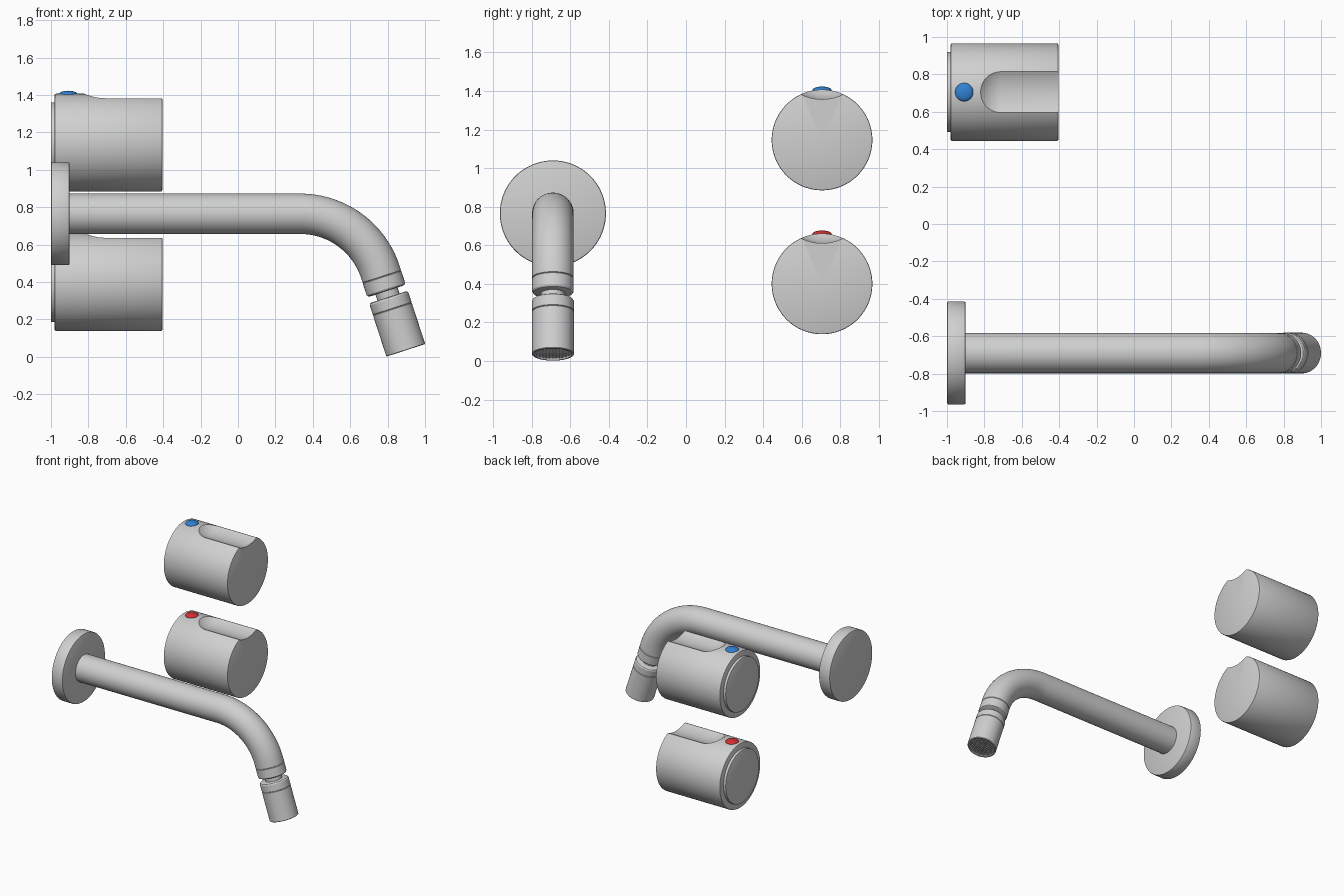
import bpy, bmesh, math
from mathutils import Vector, Matrix

if "Cube" in bpy.data.objects:
    bpy.data.objects.remove(bpy.data.objects["Cube"])


def material(name, rgb):
    m = bpy.data.materials.new(name)
    m.diffuse_color = (*rgb, 1)
    m.use_nodes = True
    m.node_tree.nodes["Principled BSDF"].inputs["Base Color"].default_value = m.diffuse_color
    return m


METAL = material("brushed_grey", (0.62, 0.63, 0.62))
BLUE = material("cold_blue", (0.03, 0.22, 0.65))
RED = material("hot_red", (0.65, 0.03, 0.03))


def finish(bm, name, mat, angle=30):
    bmesh.ops.recalc_face_normals(bm, faces=bm.faces[:])
    me = bpy.data.meshes.new(name)
    bm.to_mesh(me)
    bm.free()
    ob = bpy.data.objects.new(name, me)
    bpy.context.collection.objects.link(ob)
    me.materials.append(mat)
    smooth(ob, angle)
    return ob


def smooth(ob, angle=30):
    bpy.ops.object.select_all(action='DESELECT')
    ob.select_set(True)
    bpy.context.view_layer.objects.active = ob
    bpy.ops.object.shade_smooth_by_angle(angle=math.radians(angle))


def skin(bm, rings):
    """Join rings of vertices; a ring of one vertex is a pole."""
    for a, b in zip(rings, rings[1:]):
        n = max(len(a), len(b))
        for i in range(n):
            j = (i + 1) % n
            if len(a) == 1:
                bm.faces.new((a[0], b[i], b[j]))
            elif len(b) == 1:
                bm.faces.new((a[i], a[j], b[0]))
            else:
                bm.faces.new((a[i], a[j], b[j], b[i]))


def lathe(name, profile, origin, axis, mat=METAL, segs=96):
    """Turn (distance along axis, radius) points around an axis."""
    frame = Matrix.Translation(origin) @ Vector(axis).to_track_quat('Z', 'Y').to_matrix().to_4x4()
    bm = bmesh.new()
    rings = []
    for s, r in profile:
        n = 1 if r == 0 else segs
        rings.append([bm.verts.new(frame @ Vector((r * math.cos(2 * math.pi * i / segs),
                                                   r * math.sin(2 * math.pi * i / segs), s)))
                      for i in range(n)])
    skin(bm, rings)
    # wide flat ends become single faces
    bmesh.ops.dissolve_limit(bm, angle_limit=0.0005, verts=bm.verts[:], edges=bm.edges[:])
    return finish(bm, name, mat)


def disc(a, b, r, c):
    """Profile of a disc with small chamfered rims."""
    return [(a, 0), (a, r - c), (a + c * .3, r - c * .3), (a + c, r),
            (b - c, r), (b - c * .3, r - c * .3), (b, r - c), (b, 0)]


# --- spout: wall flange, bent pipe, collar, swivel neck, aerator ---
Y, ZP, R, BEND, X0, TILT = -0.69, 0.765, 0.108, 0.45, 0.333, math.radians(72)
lathe("wall_flange", disc(0, 0.1, 0.275, 0.008), (-1, Y, ZP), (1, 0, 0))

bm = bmesh.new()
rings = []
path = [(-0.95, ZP, 0)] + [(X0 + BEND * math.sin(TILT * k / 32),
                            ZP - BEND * (1 - math.cos(TILT * k / 32)), TILT * k / 32)
                           for k in range(33)]
for x, z, a in path:
    up = Vector((math.sin(a), 0, math.cos(a)))
    rings.append([bm.verts.new(Vector((x, Y, z)) + up * R * math.cos(t) + Vector((0, R * math.sin(t), 0)))
                  for t in (2 * math.pi * i / 64 for i in range(64))])
skin(bm, rings)
finish(bm, "spout_pipe", METAL)

end = Vector((path[-1][0], Y, path[-1][1]))
down = Vector((math.cos(TILT), 0, -math.sin(TILT)))
L = (end.z - 0.035) / -down.z          # bend end to aerator mouth
ring_at, tip, top, seam = L - 0.413, L - 0.333, L - 0.300, L - 0.233
lathe("spout_collar", [(0, R), (ring_at - .003, R), (ring_at, R - .004), (ring_at + .003, R),
                       (tip - .012, R), (tip - .004, R - .005), (tip, R - .014), (tip, 0)],
      end, down, segs=64)
lathe("swivel_neck", [(tip - .01, 0), (tip - .01, .062), (top + .01, .062), (top + .01, 0)],
      end, down, segs=64)
A = 0.109
lathe("aerator", [(top, 0), (top, A - .014), (top + .004, A - .005), (top + .012, A),
                  (seam - .003, A), (seam, A - .004), (seam + .003, A),
                  (L - .003, A), (L, A - .003), (L, A - .012), (L - .03, A - .012), (L - .03, 0)],
      end, down, segs=64)

# crossed wires of the aerator sieve
bm = bmesh.new()
frame = Matrix.Translation(end + down * (L - .012)) @ down.to_track_quat('Z', 'Y').to_matrix().to_4x4()
for turn in (0, math.pi / 2):
    for k in range(-5, 6):
        off = k * 0.017
        half = math.sqrt((A - .011) ** 2 - off ** 2)
        bmesh.ops.create_cube(bm, size=1, matrix=frame @ Matrix.Rotation(turn, 4, 'Z')
                              @ Matrix.Translation((0, off, 0))
                              @ Matrix.Diagonal((2 * half, .006, .008, 1)))
finish(bm, "aerator_sieve", METAL)

# --- two handles with thumb groove and colour button ---
HY, HR = 0.705, 0.261
for label, z, colour in (("cold", 1.146, BLUE), ("hot", 0.400, RED)):
    lathe(label + "_back_plate", disc(0, 0.04, 0.214, 0.003), (-1, HY, z), (1, 0, 0))
    handle = lathe(label + "_handle", disc(-0.98, -0.405, HR, 0.006), (0, HY, z), (1, 0, 0))
    # groove cutter: round bar with a domed end
    g = 0.246
    dome = [(-0.74 * g * math.cos(k * math.pi / 48), g * math.sin(k * math.pi / 48)) for k in range(25)]
    cutter = lathe("groove_cutter", dome + [(0.5, g), (0.5, 0)], (-0.71, HY, z + 0.457), (1, 0, 0), segs=128)
    cutter.hide_render = True
    mod = handle.modifiers.new("groove", 'BOOLEAN')
    mod.operation, mod.solver, mod.object = 'DIFFERENCE', 'EXACT', cutter
    bpy.context.view_layer.objects.active = handle
    bpy.ops.object.modifier_apply(modifier=mod.name)
    bpy.data.objects.remove(cutter)
    smooth(handle)
    # low domed button
    lathe(label + "_button", [(-.02, 0), (-.02, .049), (0, .049)]
          + [(.018 * math.sin(k * math.pi / 16), .049 * math.cos(k * math.pi / 16)) for k in range(1, 8)]
          + [(.018, 0)], (-0.908, HY, z + HR - .002), (0, 0, 1), colour, 48)
